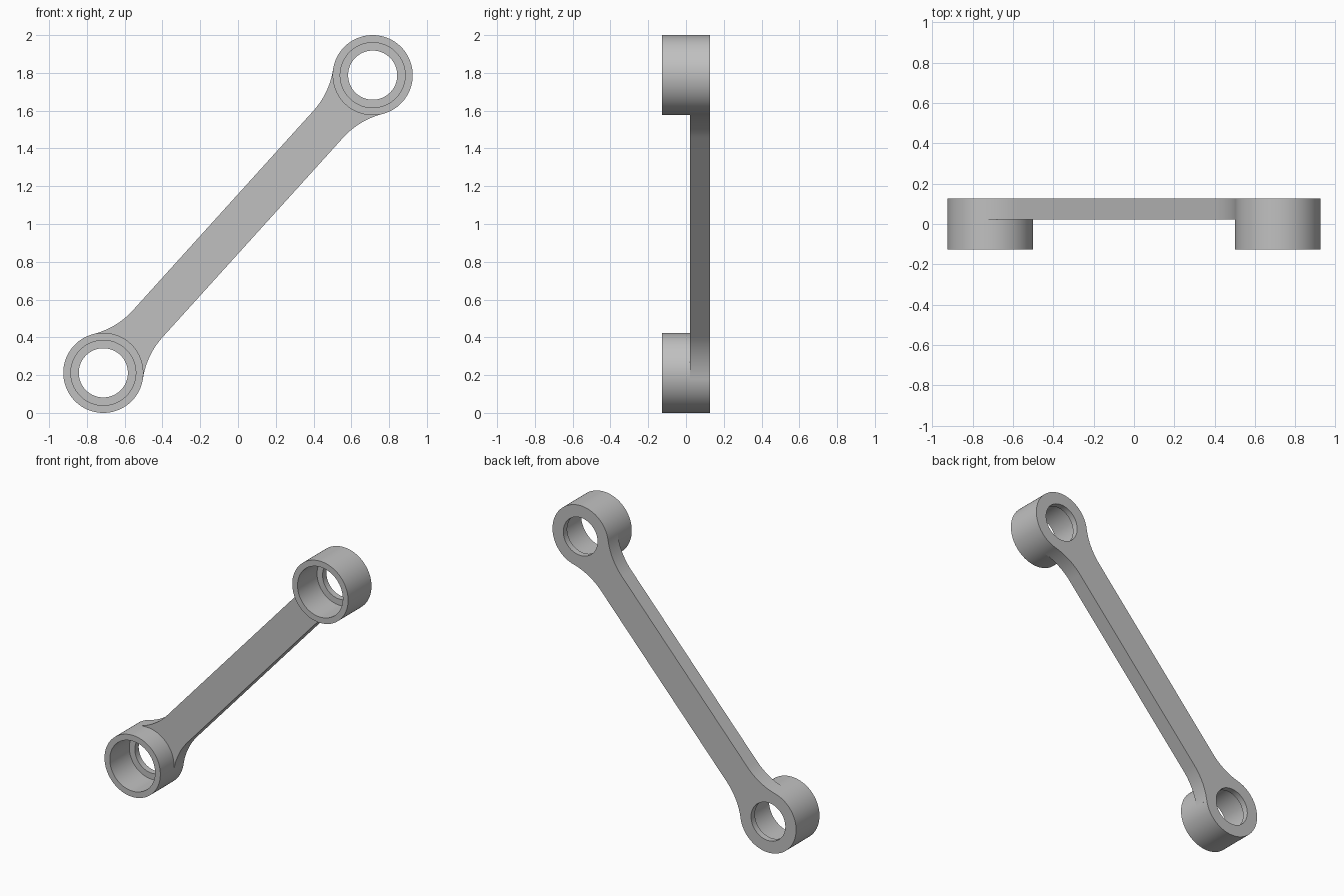
import bpy
import bmesh
from math import acos, atan2, cos, hypot, pi, radians, sin, sqrt

cube = bpy.data.objects.get("Cube")
if cube:
    bpy.data.objects.remove(cube, do_unlink=True)

# Main dimensions
HUB_X, HUB_Z = 0.713, 0.788      # hub offset from the model centre
HUB_R, BORE_R, HOLE_R = 0.212, 0.172, 0.13
FRONT, BACK = -0.127, 0.127
ARM_FRONT, STEP_Y = 0.022, 0.085
ARM_HALF, FILLET_R = 0.106, 0.424
SEGMENTS = 128

grey = bpy.data.materials.new("plain_grey")
grey.use_nodes = True
colour = (0.53, 0.53, 0.53, 1)
grey.diffuse_color = colour
grey.node_tree.nodes["Principled BSDF"].inputs["Base Color"].default_value = colour


def finish(bm, name):
    """Turn a bmesh into a smooth shaded object with crisp edges."""
    bmesh.ops.recalc_face_normals(bm, faces=bm.faces[:])
    mesh = bpy.data.meshes.new(name)
    bm.to_mesh(mesh)
    bm.free()
    mesh.materials.append(grey)
    obj = bpy.data.objects.new(name, mesh)
    bpy.context.collection.objects.link(obj)
    bpy.ops.object.select_all(action='DESELECT')
    obj.select_set(True)
    bpy.context.view_layer.objects.active = obj
    bpy.ops.object.shade_smooth_by_angle(angle=radians(30))
    return obj


def arc(u, v, radius, start, end, steps):
    return [(u + radius * cos(start + (end - start) * i / steps),
             v + radius * sin(start + (end - start) * i / steps))
            for i in range(steps + 1)]


def hub(name, cx, cz):
    """Lathed ring with a wide bore and a narrow retaining lip at the back."""
    profile = [(HUB_R, FRONT), (HUB_R, BACK), (HOLE_R, BACK),
               (HOLE_R, STEP_Y), (BORE_R, STEP_Y), (BORE_R, FRONT)]
    bm = bmesh.new()
    rings = []
    for i in range(SEGMENTS):
        a = 2 * pi * i / SEGMENTS
        rings.append([bm.verts.new((cx + r * cos(a), y, cz + r * sin(a)))
                      for r, y in profile])
    for i, ring in enumerate(rings):
        after = rings[(i + 1) % SEGMENTS]
        for j in range(len(profile)):
            k = (j + 1) % len(profile)
            bm.faces.new((ring[j], ring[k], after[k], after[j]))
    return finish(bm, name)


def arm():
    """Flat bar whose ends flare into the hubs with tangent fillets."""
    length = hypot(HUB_X, HUB_Z)
    tilt = atan2(HUB_Z, HUB_X)
    reach = sqrt((HUB_R + FILLET_R) ** 2 - (ARM_HALF + FILLET_R) ** 2)
    meet = acos(reach / (HUB_R + FILLET_R))

    # One end of the outline; the other is the same turned half round
    flare = arc(reach - length, ARM_HALF + FILLET_R, FILLET_R,
                pi + meet, 1.5 * pi, 24)
    lower = [(u, -v) for u, v in reversed(flare)]
    seat = arc(-length, 0, HUB_R - 0.001, -meet, meet, 32)
    end = lower + seat + flare
    outline = end + [(-u, -v) for u, v in end]

    bm = bmesh.new()
    verts = [bm.verts.new((u * cos(tilt) - v * sin(tilt), ARM_FRONT,
                           1 + u * sin(tilt) + v * cos(tilt)))
             for u, v in outline]
    face = bm.faces.new(verts)
    new = bmesh.ops.extrude_face_region(bm, geom=[face])["geom"]
    bmesh.ops.translate(bm, vec=(0, BACK - ARM_FRONT, 0),
                        verts=[g for g in new if isinstance(g, bmesh.types.BMVert)])
    # Extruding may drop the starting face; close the front if so
    open_edges = [e for e in bm.edges if e.is_boundary]
    if open_edges:
        bmesh.ops.holes_fill(bm, edges=open_edges, sides=0)
    return finish(bm, "connecting_arm")


arm()
hub("upper_hub", HUB_X, 1 + HUB_Z)
hub("lower_hub", -HUB_X, 1 - HUB_Z)
